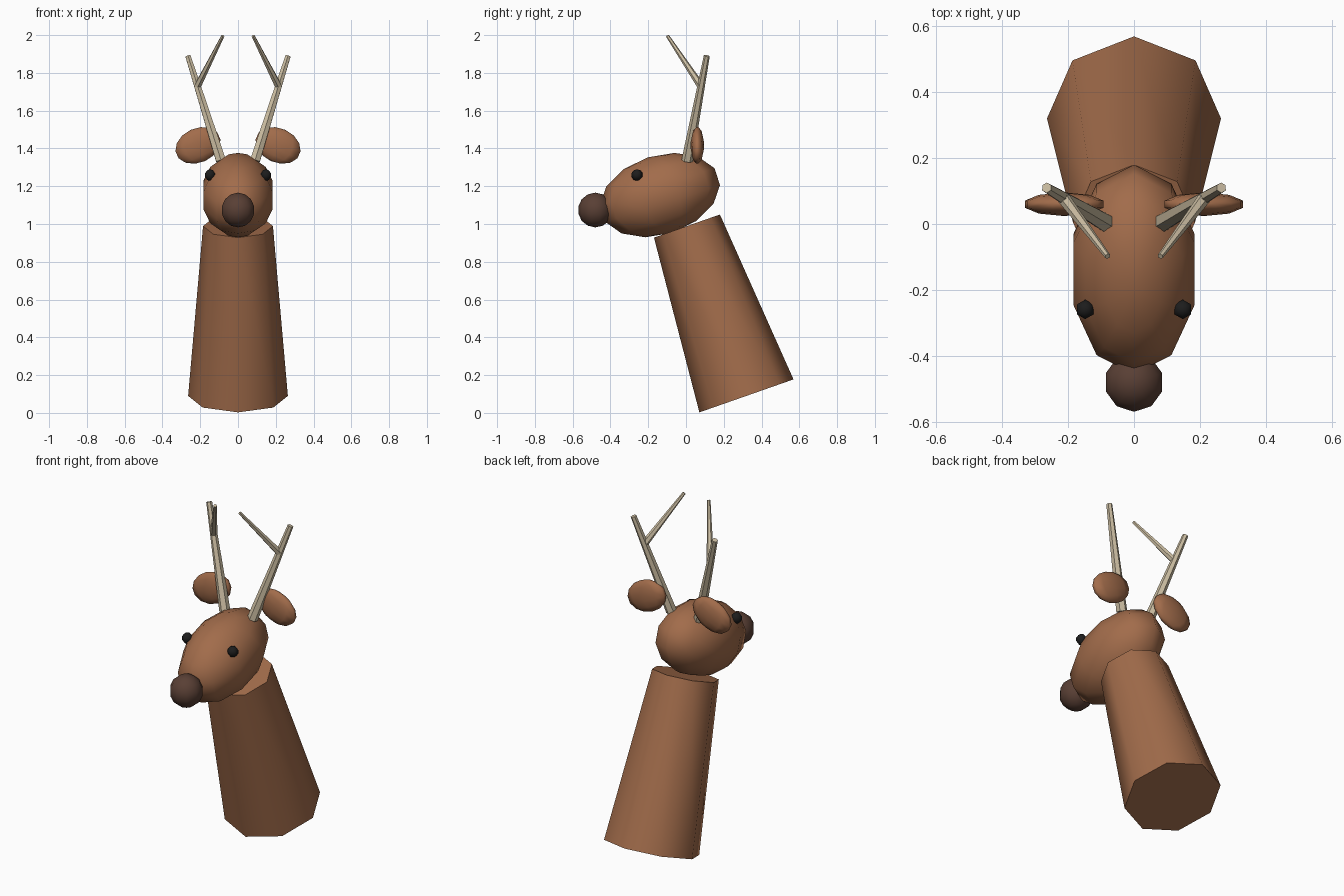
import bpy, bmesh
from mathutils import Vector, Matrix, Euler
from math import radians

if "Cube" in bpy.data.objects:
    bpy.data.objects.remove(bpy.data.objects["Cube"])


def material(name, rgb):
    m = bpy.data.materials.new(name)
    m.diffuse_color = (*rgb, 1)
    m.use_nodes = True
    m.node_tree.nodes["Principled BSDF"].inputs["Base Color"].default_value = m.diffuse_color
    return m


FUR = material("fur", (0.36, 0.15, 0.07))
NOSE = material("nose", (0.10, 0.05, 0.035))
EYE = material("eye", (0.012, 0.012, 0.012))
HORN = material("horn", (0.60, 0.51, 0.36))


def finish(name, bm, mat, smooth):
    """Turn a bmesh into an object; smooth is the sharp-edge angle in degrees."""
    mesh = bpy.data.meshes.new(name)
    bm.to_mesh(mesh)
    bm.free()
    mesh.materials.append(mat)
    ob = bpy.data.objects.new(name, mesh)
    bpy.context.collection.objects.link(ob)
    if smooth:
        bpy.ops.object.select_all(action='DESELECT')
        ob.select_set(True)
        bpy.context.view_layer.objects.active = ob
        bpy.ops.object.shade_smooth_by_angle(angle=radians(smooth))
    return ob


def ball(name, loc, radii, mat, rot=(0, 0, 0), segs=10, rings=7):
    bm = bmesh.new()
    m = Matrix.LocRotScale(Vector(loc), Euler(rot), Vector(radii))
    bmesh.ops.create_uvsphere(bm, u_segments=segs, v_segments=rings, radius=1, matrix=m)
    return finish(name, bm, mat, 80)


def rod(name, a, b, r1, r2, sides, mat, smooth=0):
    """Tapered cylinder from point a to point b."""
    a, b = Vector(a), Vector(b)
    d = b - a
    turn = Vector((0, 0, 1)).rotation_difference(d)
    m = Matrix.LocRotScale((a + b) / 2, turn, None)
    bm = bmesh.new()
    bmesh.ops.create_cone(bm, cap_ends=True, segments=sides, radius1=r1, radius2=r2,
                          depth=d.length, matrix=m)
    return finish(name, bm, mat, smooth)


# neck, head and nose
rod("neck", (0, 0.32, 0.09), (0, 0.005, 0.989), 0.264, 0.185, 8, FUR, 50)
ball("head", (0, -0.138, 1.153), (0.198, 0.327, 0.21), FUR, rot=(0.31, 0, 0))
ball("nose", (0, -0.48, 1.074), (0.092, 0.092, 0.092), NOSE)

# paired parts: eyes, ears and antlers
for side, s in (("left", -1), ("right", 1)):
    ball("eye_" + side, (s * 0.148, -0.259, 1.259), (0.031, 0.031, 0.031), EYE, segs=6, rings=5)
    ball("ear_" + side, (s * 0.212, 0.06, 1.416), (0.131, 0.036, 0.091), FUR, rot=(0, s * 0.42, 0))
    base, tip = Vector((s * 0.09, 0.006, 1.335)), Vector((s * 0.265, 0.11, 1.89))
    rod("antler_" + side, base, tip, 0.03, 0.016, 6, HORN)
    rod("antler_branch_" + side, base.lerp(tip, 0.71), (s * 0.08, -0.098, 1.996),
        0.02, 0.009, 6, HORN)
